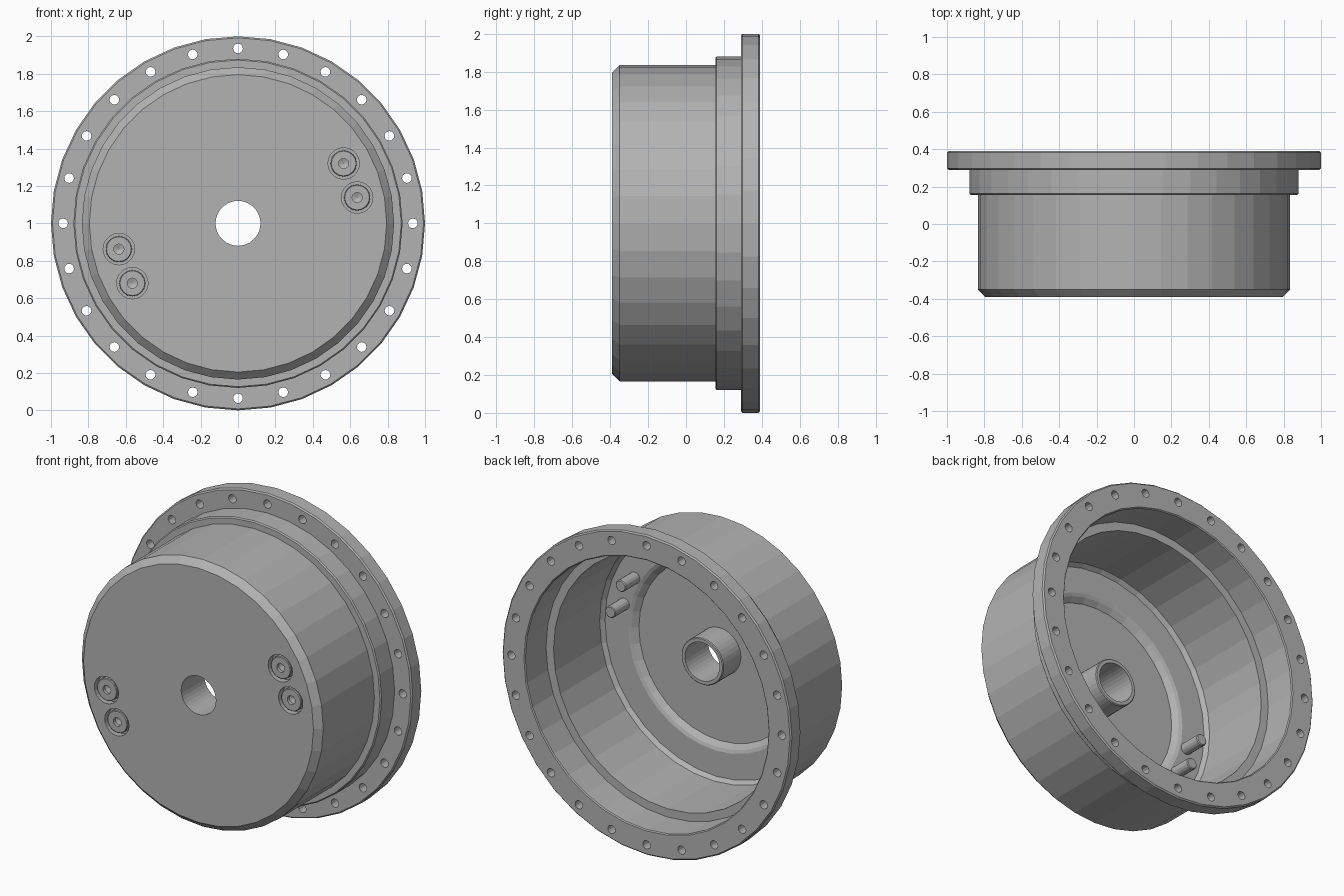
import bpy, bmesh, math

cube = bpy.data.objects.get("Cube")
if cube:
    bpy.data.objects.remove(cube, do_unlink=True)

metal = bpy.data.materials.new("grey_metal")
metal.use_nodes = True
GREY = (0.45, 0.45, 0.45, 1)
metal.diffuse_color = GREY
metal.node_tree.nodes["Principled BSDF"].inputs["Base Color"].default_value = GREY


def add_lathe(bm, profile, segments, cx=0, cz=1, closed=True):
    """Revolve (radius, y) points around a y-parallel axis through cx, cz."""
    rings = []
    for radius, y in profile:
        if radius == 0:
            rings.append([bm.verts.new((cx, y, cz))] * segments)
            continue
        ring = []
        for i in range(segments):
            a = math.tau * i / segments
            ring.append(bm.verts.new((cx + radius * math.sin(a), y, cz + radius * math.cos(a))))
        rings.append(ring)
    pairs = list(zip(rings, rings[1:]))
    if closed:
        pairs.append((rings[-1], rings[0]))
    for low, high in pairs:
        for i in range(segments):
            j = (i + 1) % segments
            corners = list(dict.fromkeys((low[i], low[j], high[j], high[i])))
            bm.faces.new(corners)


def finish(bm, name):
    bmesh.ops.recalc_face_normals(bm, faces=bm.faces)
    mesh = bpy.data.meshes.new(name)
    bm.to_mesh(mesh)
    bm.free()
    mesh.materials.append(metal)
    obj = bpy.data.objects.new(name, mesh)
    bpy.context.collection.objects.link(obj)
    return obj


# Housing: stepped shell with flange, recessed floor and central tube
shell = [
    (0.12, -0.39), (0.795, -0.39), (0.835, -0.35),              # front face
    (0.835, 0.155), (0.873, 0.155), (0.88, 0.162),              # drum and shoulder
    (0.88, 0.29), (0.992, 0.29), (1.0, 0.298),                  # flange
    (1.0, 0.382), (0.992, 0.39), (0.848, 0.39), (0.842, 0.384),
    (0.842, 0.18), (0.79, 0.18),                                # inner ledge
    (0.79, -0.275), (0.77, -0.3), (0.61, -0.3),                 # inner wall
    (0.59, -0.308), (0.56, -0.335), (0.145, -0.335),            # sunken floor
    (0.145, -0.165), (0.14, -0.16), (0.12, -0.16),              # central tube
]
bm = bmesh.new()
add_lathe(bm, shell, 36)
housing = finish(bm, "housing")

# Cutter: ring of flange holes and four screw seats
right_screws = [(0.565, 0.32), (0.637, 0.138)]
screws = right_screws + [(-x, -z) for x, z in right_screws]
bm = bmesh.new()
for i in range(24):
    a = math.tau * i / 24
    add_lathe(bm, [(0, 0.25), (0.026, 0.25), (0.026, 0.45), (0, 0.45)], 12,
              0.935 * math.sin(a), 1 + 0.935 * math.cos(a), closed=False)
for x, z in screws:
    add_lathe(bm, [(0, -0.45), (0.084, -0.45), (0.084, -0.35), (0, -0.35)], 20,
              x, 1 + z, closed=False)
cutter = finish(bm, "hole_cutter")
cutter.hide_render = True

cut = housing.modifiers.new("holes", "BOOLEAN")
cut.operation = "DIFFERENCE"
cut.solver = "EXACT"
cut.object = cutter
bpy.context.view_layer.objects.active = housing
bpy.ops.object.modifier_apply(modifier=cut.name)
bpy.data.objects.remove(cutter, do_unlink=True)

# Screws: socketed head in front, shank protruding inside
screw_profile = [
    (0, -0.355), (0.027, -0.365), (0.027, -0.385), (0.066, -0.385), (0.07, -0.381),
    (0.07, -0.345), (0.036, -0.345), (0.036, -0.165), (0.031, -0.16), (0, -0.16),
]
for n, (x, z) in enumerate(screws, 1):
    bm = bmesh.new()
    add_lathe(bm, screw_profile, 16, x, 1 + z, closed=False)
    finish(bm, f"screw_{n}")
